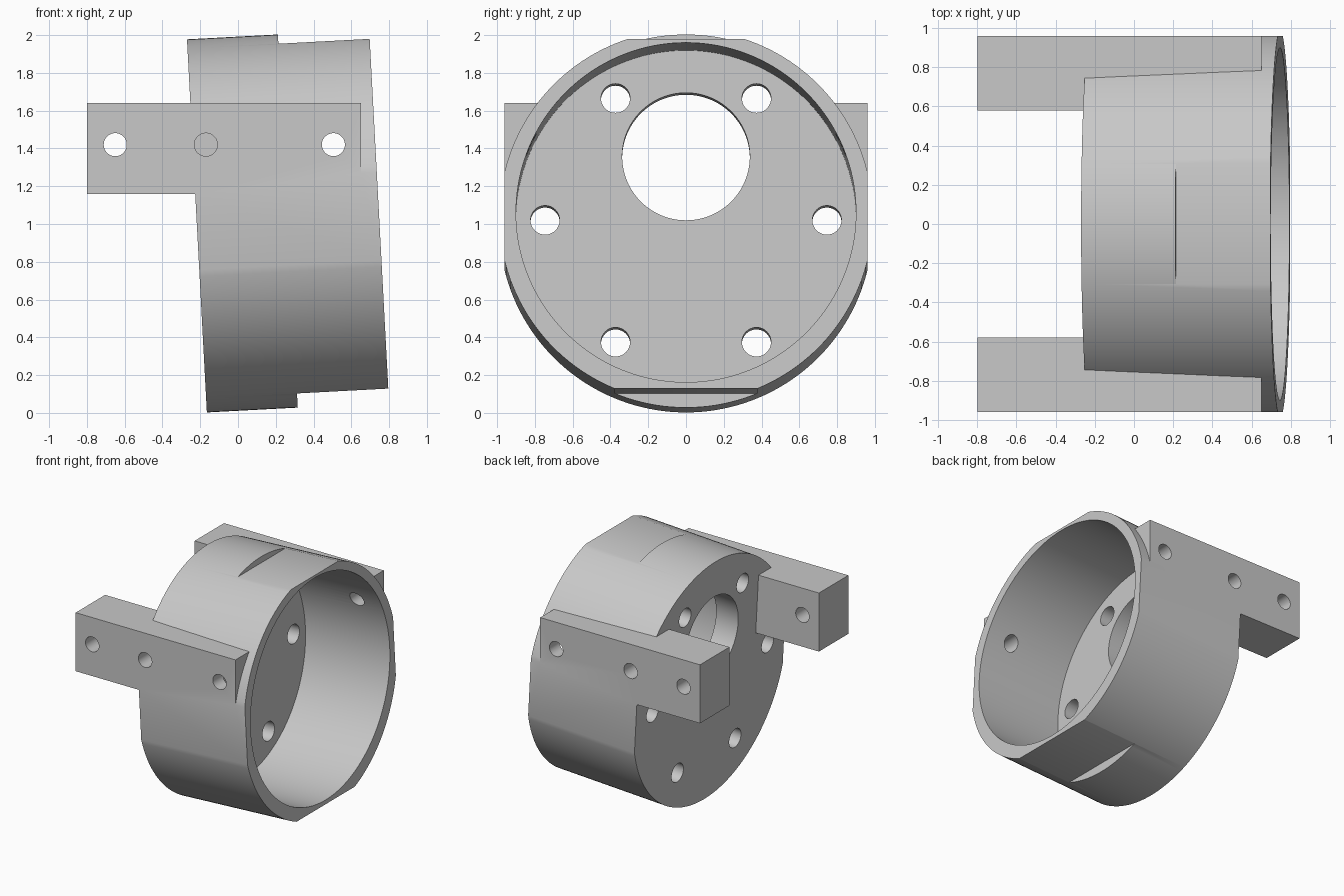
import bpy, math
from mathutils import Matrix, Vector

cube = bpy.data.objects.get("Cube")
if cube:
    bpy.data.objects.remove(cube, do_unlink=True)

grey = bpy.data.materials.new("plain grey")
grey.use_nodes = True
COLOUR = (0.58, 0.58, 0.58, 1)
grey.diffuse_color = COLOUR
grey.node_tree.nodes["Principled BSDF"].inputs["Base Color"].default_value = COLOUR

# Frame of the tilted housing: origin at the closed end, x along its axis
TILT = Matrix.Translation((-0.2175, 0, 0.99)) @ Matrix.Rotation(math.radians(-3.05), 4, 'Y')
LENGTH, RADIUS, FLOOR, OFFSET = 0.966, 0.989, 0.20, 0.02


def finish(name, matrix):
    ob = bpy.context.object
    ob.name = name
    ob.data.transform(matrix)
    ob.data.materials.clear()
    ob.data.materials.append(grey)
    return ob


def box(name, lo, hi, frame=Matrix()):
    lo, hi = Vector(lo), Vector(hi)
    bpy.ops.mesh.primitive_cube_add(size=1)
    return finish(name, frame @ Matrix.Translation((lo + hi) / 2) @ Matrix.Diagonal((*(hi - lo), 1)))


def rod(name, radius, start, end, sides=48, frame=Matrix()):
    start, end = Vector(start), Vector(end)
    along = end - start
    bpy.ops.mesh.primitive_cylinder_add(vertices=sides, radius=radius, depth=along.length)
    turn = along.to_track_quat('Z', 'Y').to_matrix().to_4x4()
    return finish(name, frame @ Matrix.Translation((start + end) / 2) @ turn)


def combine(target, tool, operation):
    mod = target.modifiers.new(operation.lower(), 'BOOLEAN')
    mod.operation, mod.object, mod.solver = operation, tool, 'EXACT'
    bpy.context.view_layer.objects.active = target
    bpy.ops.object.modifier_apply(modifier=mod.name)
    bpy.data.objects.remove(tool, do_unlink=True)


def cut(tool):
    combine(body, tool, 'DIFFERENCE')


# Round housing with the two straight mounting arms
body = rod("motor_mount", RADIUS, (0, 0, 0), (LENGTH, 0, 0), 160, TILT)
for side in (-1, 1):
    y0, y1 = sorted((side * 0.58, side * 1.1))
    combine(body, box("arm", (-0.8, y0, 1.16), (0.65, y1, 1.64)), 'UNION')

# Flat sides, flush with the arms
combine(body, box("side_trim", (-2, -0.961, -1), (2, 0.961, 3)), 'INTERSECT')

# Flats above and below the open end
cut(box("top_flat", (0.482, -1, 0.94), (1.5, 1, 1.5), TILT))
cut(box("bottom_flat", (0.482, -1, -1.5), (1.5, 1, -0.914), TILT))

# Motor bore and shaft opening
cut(rod("bore", 0.9, (FLOOR, 0, OFFSET), (1.5, 0, OFFSET), 160, TILT))
cut(rod("shaft_hole", 0.338, (-0.3, 0, 0.357), (0.6, 0, 0.357), 96, TILT))

# Ring of six screw holes through the floor
for i in range(6):
    a = math.radians(60 * i)
    y, z = 0.746 * math.cos(a), 0.746 * math.sin(a) + OFFSET
    cut(rod("screw_hole", 0.077, (-0.6, y, z), (0.5, y, z), 48, TILT))

# Cross holes through the arms; the middle one is blind
for side in (-1, 1):
    for x in (-0.65, -0.17, 0.505):
        cut(rod("arm_hole", 0.061, (x, side * 0.57, 1.42), (x, side * 1.2, 1.42)))

bpy.ops.object.select_all(action='DESELECT')
body.select_set(True)
bpy.context.view_layer.objects.active = body
bpy.ops.object.shade_smooth_by_angle(angle=math.radians(30))
